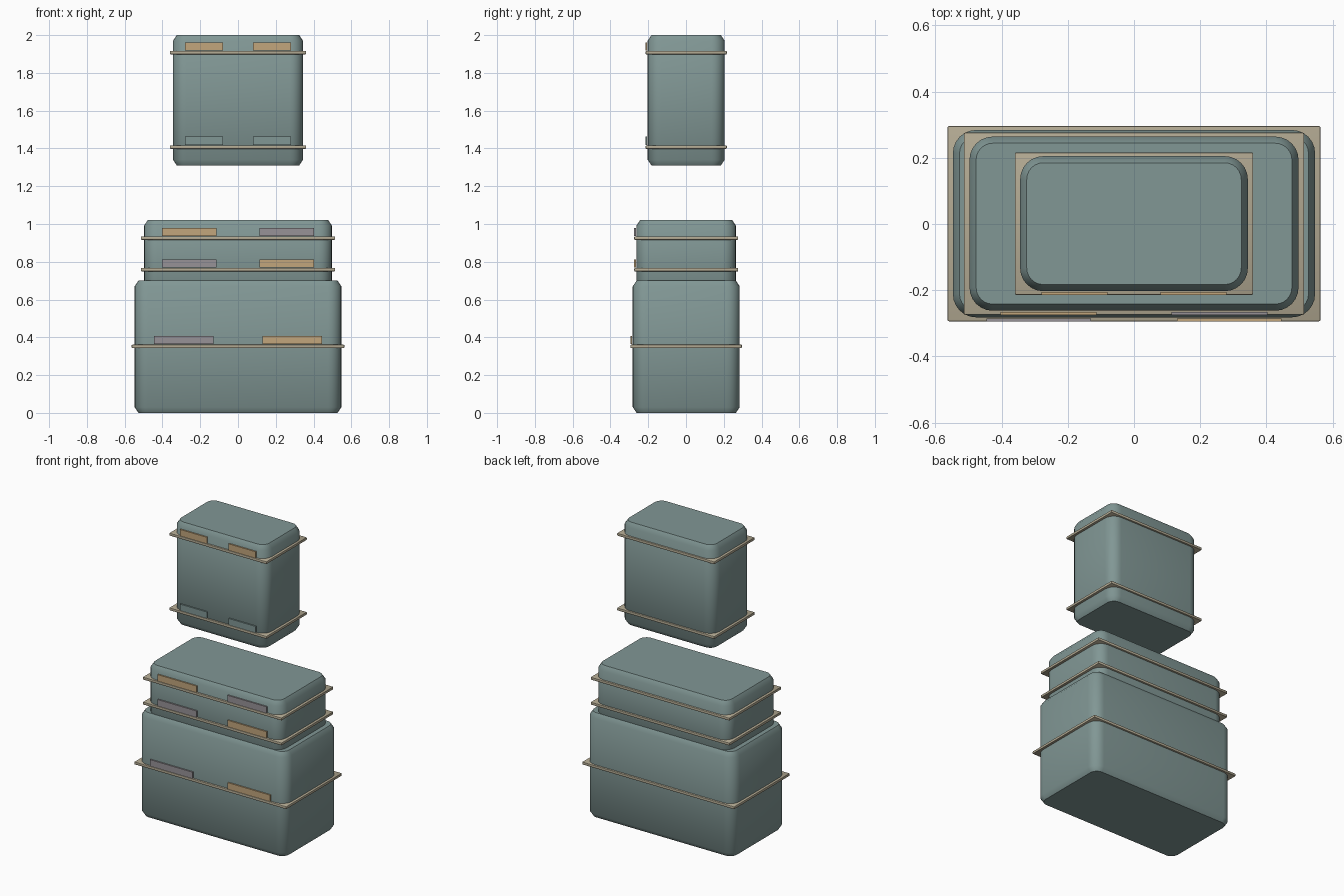
import bpy
import bmesh
from math import cos, sin, pi, radians

if "Cube" in bpy.data.objects:
    bpy.data.objects.remove(bpy.data.objects["Cube"], do_unlink=True)


def material(name, rgb):
    mat = bpy.data.materials.new(name)
    mat.use_nodes = True
    mat.diffuse_color = (*rgb, 1)
    mat.node_tree.nodes["Principled BSDF"].inputs["Base Color"].default_value = (*rgb, 1)
    return mat


TEAL = material("muted_teal", (0.22, 0.31, 0.30))
SAND = material("sand_trim", (0.45, 0.40, 0.29))
AMBER = material("warm_amber", (0.54, 0.38, 0.20))
GREY = material("mauve_grey", (0.31, 0.29, 0.31))


def add_object(name, bm, mat, angle):
    bmesh.ops.recalc_face_normals(bm, faces=bm.faces)
    mesh = bpy.data.meshes.new(name)
    bm.to_mesh(mesh)
    bm.free()
    mesh.materials.append(mat)
    obj = bpy.data.objects.new(name, mesh)
    bpy.context.collection.objects.link(obj)
    bpy.ops.object.select_all(action="DESELECT")
    obj.select_set(True)
    bpy.context.view_layer.objects.active = obj
    bpy.ops.object.shade_smooth_by_angle(angle=radians(angle))
    return obj


def outline(hx, hy, radius, steps=6):
    """Rounded rectangle, counter-clockwise."""
    points = []
    for corner, (sx, sy) in enumerate([(1, 1), (-1, 1), (-1, -1), (1, -1)]):
        for i in range(steps + 1):
            a = (corner + i / steps) * pi / 2
            points.append((sx * (hx - radius) + radius * cos(a),
                           sy * (hy - radius) + radius * sin(a)))
    return points


def block(name, hx, hy, z0, z1, radius=0.07, inset=0.02, rise=0.03):
    """Rounded-corner case with chamfered rims."""
    bm = bmesh.new()
    rings = []
    for z, d in [(z0, inset), (z0 + rise, 0), (z1 - rise, 0), (z1, inset)]:
        rings.append([bm.verts.new((x, y + SHIFT, z))
                      for x, y in outline(hx - d, hy - d, radius - d)])
    for low, high in zip(rings, rings[1:]):
        for i in range(len(low)):
            j = (i + 1) % len(low)
            bm.faces.new((low[i], low[j], high[j], high[i]))
    bm.faces.new(rings[0][::-1])
    bm.faces.new(rings[-1])
    add_object(name, bm, TEAL, 40)


def box(name, x0, x1, y0, y1, z0, z1, mat, bevel=0.0):
    bm = bmesh.new()
    bmesh.ops.create_cube(bm, size=1)
    for v in bm.verts:
        v.co = ((x0 + x1) / 2 + v.co.x * (x1 - x0),
                (y0 + y1) / 2 + v.co.y * (y1 - y0),
                (z0 + z1) / 2 + v.co.z * (z1 - z0))
    if bevel:
        bmesh.ops.bevel(bm, geom=bm.edges[:], offset=bevel, segments=2,
                        profile=0.5, affect="EDGES")
    add_object(name, bm, mat, 30)


SHIFT = 0.001

# Stacked cases
block("lower_case", 0.547, 0.283, 0.0, 0.70)
block("middle_case", 0.497, 0.263, 0.60, 1.022)
block("upper_case", 0.344, 0.204, 1.31, 2.0)

# Trim bands, each with a pair of front plates resting just above it:
# name, half width, half depth, height, plate inner x, plate outer x, left and right colours
bands = [
    ("lower", 0.563, 0.295, 0.352, 0.13, 0.445, AMBER, GREY),
    ("middle_low", 0.514, 0.275, 0.758, 0.113, 0.403, AMBER, GREY),
    ("middle_high", 0.514, 0.275, 0.925, 0.113, 0.403, GREY, AMBER),
    ("upper_low", 0.36, 0.215, 1.407, 0.08, 0.28, TEAL, TEAL),
    ("upper_high", 0.36, 0.215, 1.907, 0.08, 0.28, AMBER, AMBER),
]
for name, hx, hy, z, inner, outer, left, right in bands:
    box(name + "_band", -hx, hx, SHIFT - hy, SHIFT + hy, z - 0.009, z + 0.009, SAND, 0.004)
    front = SHIFT - hy
    for side, sign, mat in [("left", 1, left), ("right", -1, right)]:
        x0, x1 = sorted((sign * inner, sign * outer))
        box(f"{name}_{side}_plate", x0, x1, front - 0.001, front + 0.008,
            z + 0.012, z + 0.055, mat)
